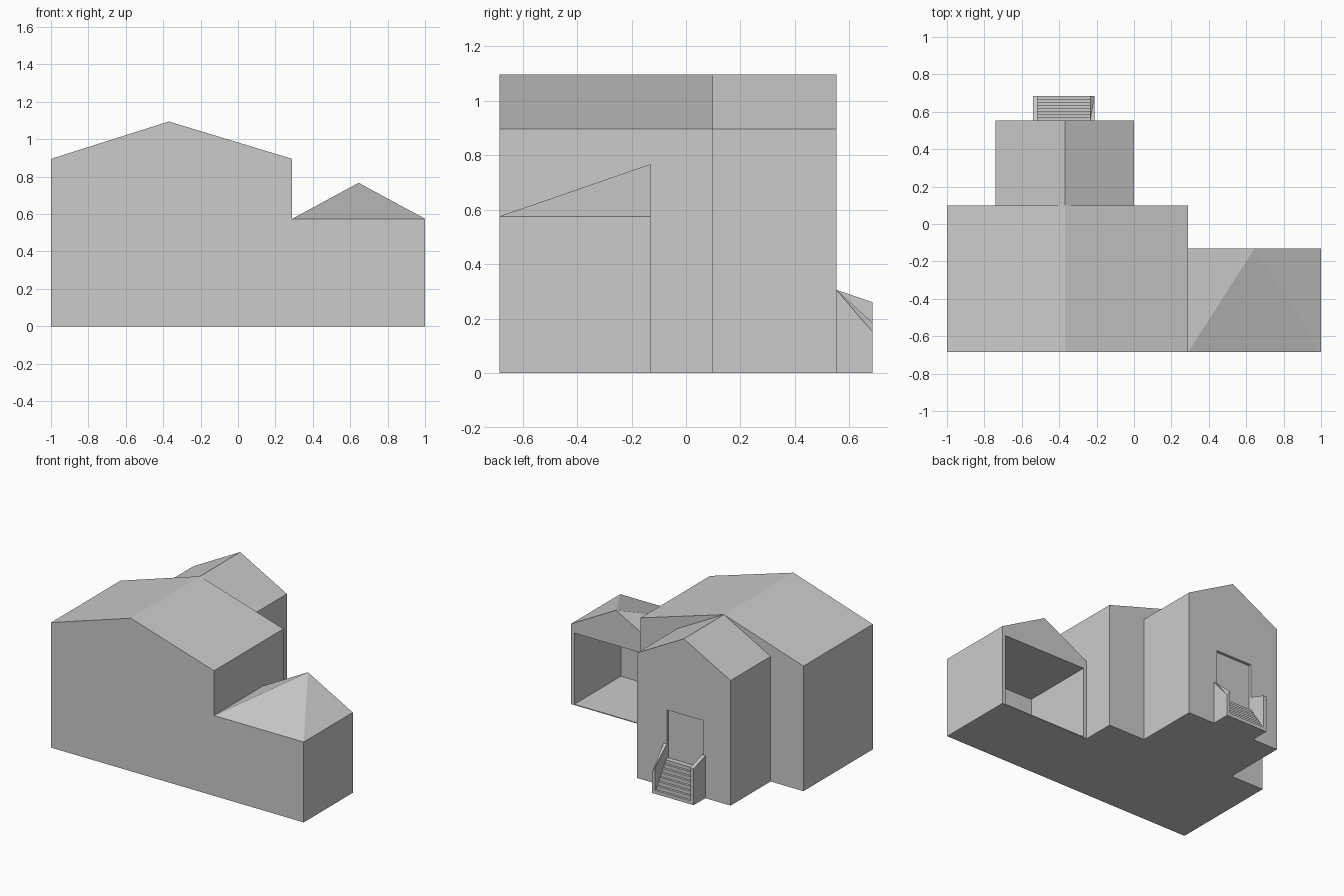
import bpy

if "Cube" in bpy.data.objects:
    bpy.data.objects.remove(bpy.data.objects["Cube"])


def mesh(name, verts, faces):
    me = bpy.data.meshes.new(name)
    me.from_pydata(verts, [], faces)
    me.update()
    ob = bpy.data.objects.new(name, me)
    bpy.context.collection.objects.link(ob)
    return ob


def prism(name, profile, a, b, axis):
    """Extrude a closed profile from a to b: axis 'y' takes (x, z), axis 'x' takes (y, z).
    Profiles run counter-clockwise in their own plane."""
    n = len(profile)
    if axis == 'y':
        verts = [(p, d, z) for d in (a, b) for p, z in profile]
    else:
        verts = [(d, p, z) for d in (b, a) for p, z in profile]
    faces = [list(range(n)), list(range(2 * n - 1, n - 1, -1))]
    faces += [[(i + 1) % n, i, i + n, (i + 1) % n + n] for i in range(n)]
    return mesh(name, verts, faces)


def house(name, x0, x1, ridge, y0, y1, eave=0.895, top=1.095):
    return prism(name, [(x0, 0), (x1, 0), (x1, eave), (ridge, top), (x0, eave)], y0, y1, 'y')


def cut(target, name, x0, x1, y0, y1, z0, z1):
    cutter = prism(name, [(x0, z0), (x1, z0), (x1, z1), (x0, z1)], y0, y1, 'y')
    mod = target.modifiers.new(name, 'BOOLEAN')
    mod.operation = 'DIFFERENCE'
    mod.solver = 'EXACT'
    mod.object = cutter
    # bake the cut, then remove the cutter
    dg = bpy.context.evaluated_depsgraph_get()
    baked = bpy.data.meshes.new_from_object(target.evaluated_get(dg))
    target.modifiers.clear()
    target.data = baked
    bpy.data.objects.remove(cutter)


# Gabled main block and rear wing with a recessed doorway
house("main_block", -1.0, 0.29, -0.37, -0.685, 0.10)
rear = house("rear_wing", -0.74, 0.0, -0.37, 0.10, 0.553)
cut(rear, "doorway", -0.52, -0.235, 0.533, 0.60, 0.20, 0.55)

# Garage: walls with a roof whose apex sits over the back wall
x0, x1, y0, y1, e = 0.29, 1.0, -0.685, -0.13, 0.575
garage = mesh(
    "garage",
    [(x0, y0, 0), (x1, y0, 0), (x1, y1, 0), (x0, y1, 0),
     (x0, y0, e), (x1, y0, e), (x1, y1, e), (x0, y1, e), (0.645, y1, 0.767)],
    [(3, 2, 1, 0), (0, 1, 5, 4), (1, 2, 6, 5), (2, 3, 7, 8, 6), (3, 0, 4, 7),
     (4, 5, 8), (5, 6, 8), (7, 4, 8)])
cut(garage, "garage_opening", 0.316, 0.974, -0.655, 0.0, 0.006, 0.515)

# Back stairs descending from the door
steps, ys, ye, height = 8, 0.553, 0.685, 0.20
profile = [(ys, 0), (ye, 0)]
for i in range(steps):
    y = ye - (ye - ys) * i / steps
    z = height * (i + 1) / steps
    profile += [(y, z), (y - (ye - ys) / steps, z)]
prism("stairs", profile, -0.515, -0.235, 'x')


# Side walls of the stairs, sloping away from the house
def stair_wall(name, xa, xb, za, zb):
    mesh(name,
         [(xa, ys, 0), (xb, ys, 0), (xb, ye, 0), (xa, ye, 0),
          (xa, ys, 0.305), (xb, ys, 0.305), (xb, ye, zb), (xa, ye, za)],
         [(3, 2, 1, 0), (0, 1, 5, 4), (1, 2, 6, 5), (2, 3, 7, 6), (3, 0, 4, 7),
          (4, 5, 6), (4, 6, 7)])


stair_wall("stair_wall_left", -0.54, -0.515, 0.26, 0.26)
stair_wall("stair_wall_right", -0.235, -0.21, 0.185, 0.15)
